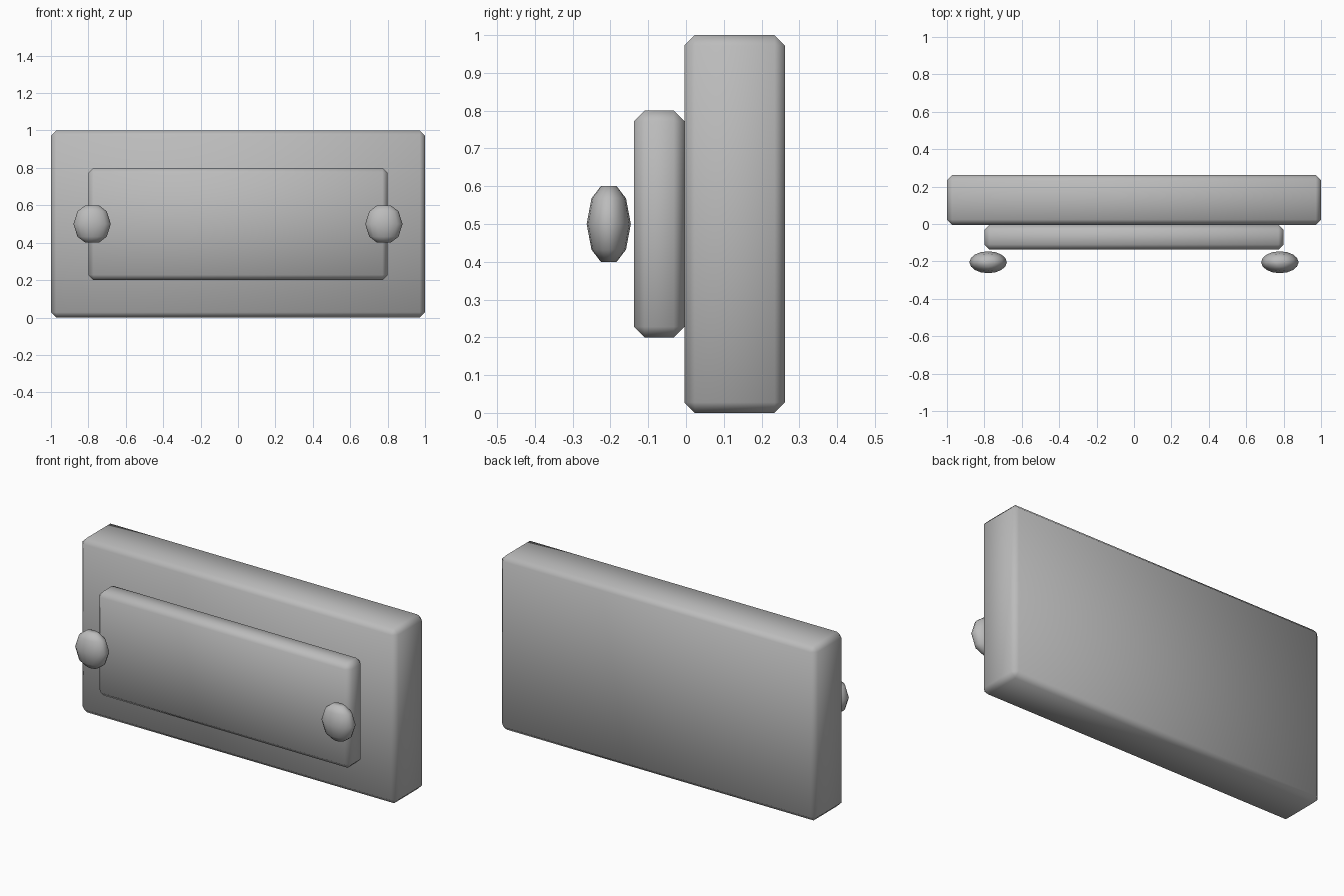
import bpy
import bmesh
from math import sin, cos, pi
from mathutils import Vector

if "Cube" in bpy.data.objects:
    bpy.data.objects.remove(bpy.data.objects["Cube"], do_unlink=True)

# Single flat grey for the whole model
GREY = (0.5, 0.5, 0.5, 1)
grey = bpy.data.materials.new("plain_grey")
grey.use_nodes = True
grey.diffuse_color = GREY
grey.node_tree.nodes["Principled BSDF"].inputs["Base Color"].default_value = GREY


def finish(name, bm, location):
    bmesh.ops.recalc_face_normals(bm, faces=bm.faces)
    mesh = bpy.data.meshes.new(name)
    bm.to_mesh(mesh)
    bm.free()
    mesh.materials.append(grey)
    mesh.shade_smooth()
    obj = bpy.data.objects.new(name, mesh)
    obj.location = location
    bpy.context.collection.objects.link(obj)
    return obj


def chamfered_box(name, size, location, chamfer=0.028):
    bm = bmesh.new()
    bmesh.ops.create_cube(bm, size=1)
    bmesh.ops.scale(bm, vec=Vector(size), verts=bm.verts)
    bmesh.ops.bevel(bm, geom=bm.edges[:], offset=chamfer, segments=1,
                    affect='EDGES', profile=0.5)
    return finish(name, bm, location)


def knob(name, location, radius=0.1, depth=0.0585, sides=16):
    # Flattened ball with small flat caps at top and bottom
    bm = bmesh.new()
    rings = []
    for z, r in ((-1, 0.36), (-0.68, 0.78), (0, 1), (0.68, 0.78), (1, 0.36)):
        rings.append([bm.verts.new((radius * r * cos(2 * pi * i / sides),
                                    depth * r * sin(2 * pi * i / sides),
                                    radius * z)) for i in range(sides)])
    for low, high in zip(rings, rings[1:]):
        for i in range(sides):
            j = (i + 1) % sides
            bm.faces.new((low[i], low[j], high[j], high[i]))
    bm.faces.new(rings[0])
    bm.faces.new(rings[-1])
    return finish(name, bm, location)


# Back slab and raised front plate
chamfered_box("back_slab", (2, 0.267, 1), (0, 0.129, 0.5))
chamfered_box("front_plate", (1.6, 0.133, 0.6), (0, -0.071, 0.5))

# Knobs floating in front of the plate's ends
for side, name in ((1, "left_knob"), (-1, "right_knob")):
    knob(name, (side * 0.78, -0.2045, 0.5))
